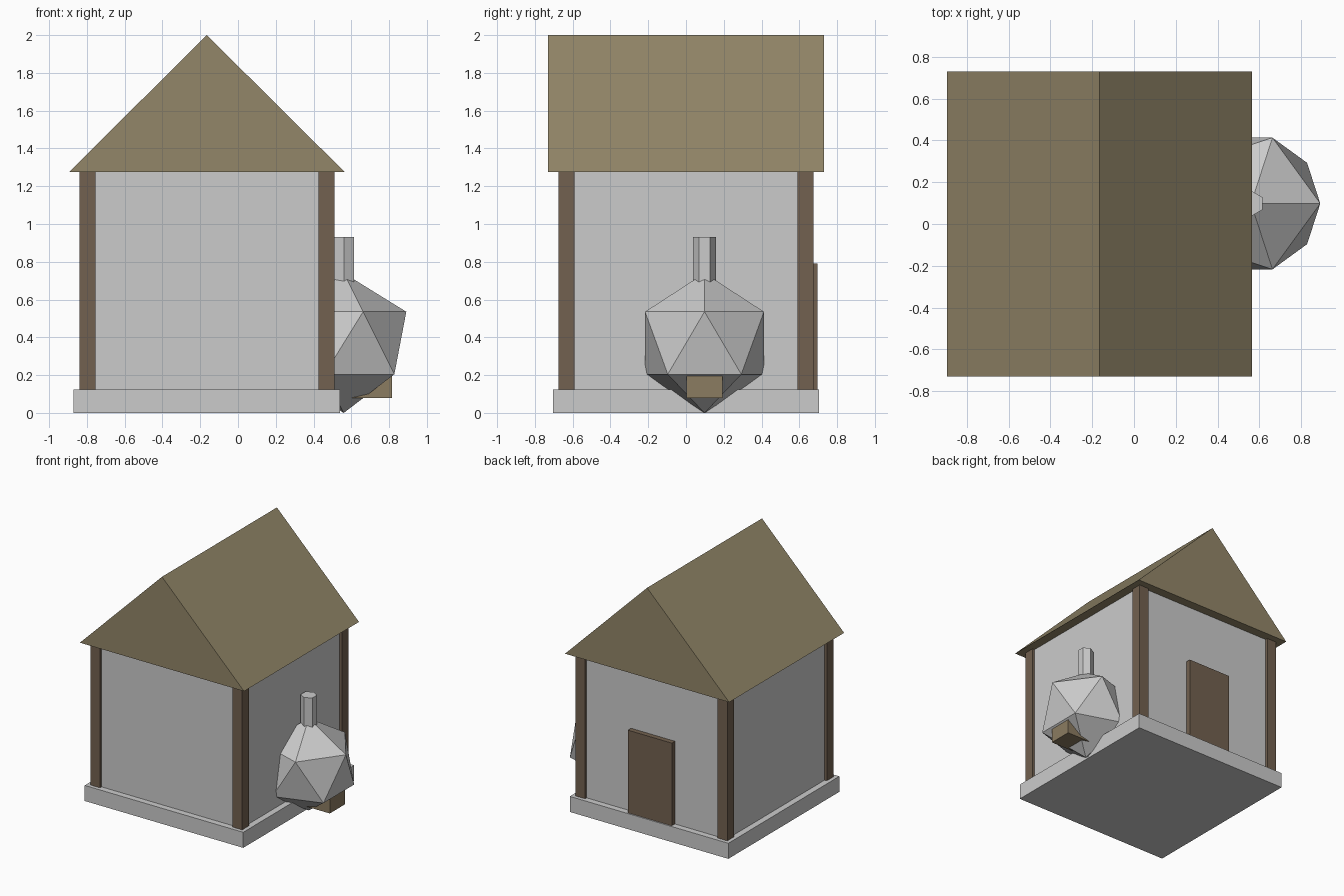
import bpy, bmesh

if "Cube" in bpy.data.objects:
    bpy.data.objects.remove(bpy.data.objects["Cube"])

CX = -0.165  # centre of the hut in x


def material(name, rgb):
    m = bpy.data.materials.new(name)
    m.diffuse_color = (*rgb, 1)
    m.use_nodes = True
    m.node_tree.nodes["Principled BSDF"].inputs["Base Color"].default_value = m.diffuse_color
    return m


wood = material("wood", (0.17, 0.12, 0.08))
thatch = material("thatch", (0.29, 0.24, 0.14))
pine = material("pine", (0.26, 0.2, 0.12))


def finish(name, bm, mat=None):
    bmesh.ops.recalc_face_normals(bm, faces=bm.faces)
    me = bpy.data.meshes.new(name)
    bm.to_mesh(me)
    bm.free()
    ob = bpy.data.objects.new(name, me)
    bpy.context.collection.objects.link(ob)
    if mat:
        me.materials.append(mat)
    return ob


def box(name, x, y, z, mat=None):
    """Box from (min, max) pairs."""
    bm = bmesh.new()
    bmesh.ops.create_cube(bm, size=1)
    lo_hi = (x, y, z)
    for v in bm.verts:
        v.co = [r[0] if c < 0 else r[1] for c, r in zip(v.co, lo_hi)]
    return finish(name, bm, mat)


# Stone base and walls
box("base", (CX - 0.705, CX + 0.705), (-0.705, 0.705), (0, 0.125))
box("walls", (CX - 0.655, CX + 0.655), (-0.655, 0.655), (0.125, 1.275))

# Corner posts
for sx in (-1, 1):
    for sy in (-1, 1):
        px, py = CX + sx * 0.6325, sy * 0.6325
        box("corner_post", (px - 0.0425, px + 0.0425),
            (py - 0.0425, py + 0.0425), (0.125, 1.275), wood)

# Door on the back wall
box("door", (CX - 0.195, CX + 0.195), (0.64, 0.695), (0.125, 0.79), wood)

# Gable roof: triangle profile extruded along y
bm = bmesh.new()
profile = [(CX - 0.73, 1.275), (CX + 0.73, 1.275), (CX, 2.0)]
gable = bm.faces.new([bm.verts.new((x, -0.73, z)) for x, z in profile])
ext = bmesh.ops.extrude_face_region(bm, geom=[gable], use_keep_orig=True)
bmesh.ops.translate(bm, vec=(0, 1.46, 0),
                    verts=[g for g in ext["geom"] if isinstance(g, bmesh.types.BMVert)])
finish("roof", bm, thatch)

# Low-poly oven against the right wall
bm = bmesh.new()
bmesh.ops.create_icosphere(bm, subdivisions=1, radius=0.37)
finish("oven", bm).location = (0.56, 0.098, 0.37)

# Six-sided flue
bpy.ops.mesh.primitive_cylinder_add(vertices=6, radius=0.06, depth=0.24,
                                    location=(0.562, 0.098, 0.81))
bpy.context.object.name = "oven_flue"

# Oven mouth
box("oven_mouth", (0.6, 0.815), (0.002, 0.194), (0.08, 0.2), pine)
